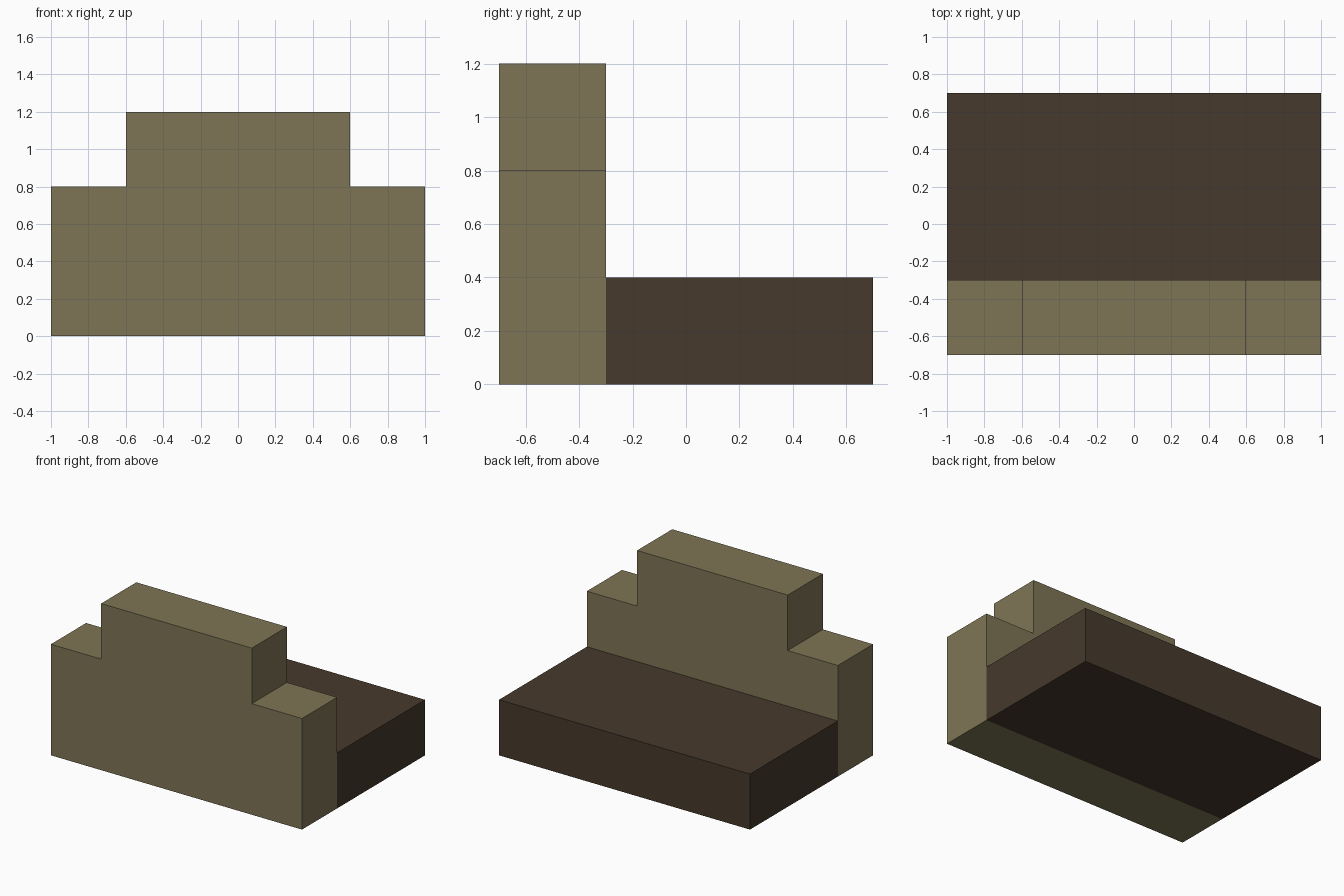
import bpy, bmesh

if "Cube" in bpy.data.objects:
    bpy.data.objects.remove(bpy.data.objects["Cube"])


def material(name, color):
    m = bpy.data.materials.new(name)
    m.diffuse_color = (*color, 1.0)
    m.use_nodes = True
    m.node_tree.nodes["Principled BSDF"].inputs["Base Color"].default_value = m.diffuse_color
    return m


def extrude_profile(name, profile, y0, y1, mat):
    """Extrude an x-z outline from y0 to y1 into a solid part."""
    bm = bmesh.new()
    face = bm.faces.new([bm.verts.new((x, y0, z)) for x, z in profile])
    ext = bmesh.ops.extrude_face_region(bm, geom=[face])
    moved = [g for g in ext["geom"] if isinstance(g, bmesh.types.BMVert)]
    bmesh.ops.translate(bm, verts=moved, vec=(0, y1 - y0, 0))
    bmesh.ops.recalc_face_normals(bm, faces=bm.faces)
    mesh = bpy.data.meshes.new(name)
    bm.to_mesh(mesh)
    bm.free()
    mesh.materials.append(mat)
    obj = bpy.data.objects.new(name, mesh)
    bpy.context.collection.objects.link(obj)
    return obj


stone = material("olive_stone", (0.209, 0.178, 0.091))
soil = material("dark_brown_soil", (0.061, 0.041, 0.025))

# Stepped upright slab, mirrored from its right half outline
half = [(1.0, 0.0), (1.0, 0.8), (0.6, 0.8), (0.6, 1.2)]
outline = half + [(-x, z) for x, z in reversed(half)]
extrude_profile("stepped_slab", outline, -0.7, -0.3, stone)

# Low block behind the slab
block = [(1.0, 0.0), (1.0, 0.4), (-1.0, 0.4), (-1.0, 0.0)]
extrude_profile("low_block", block, -0.3, 0.7, soil)
